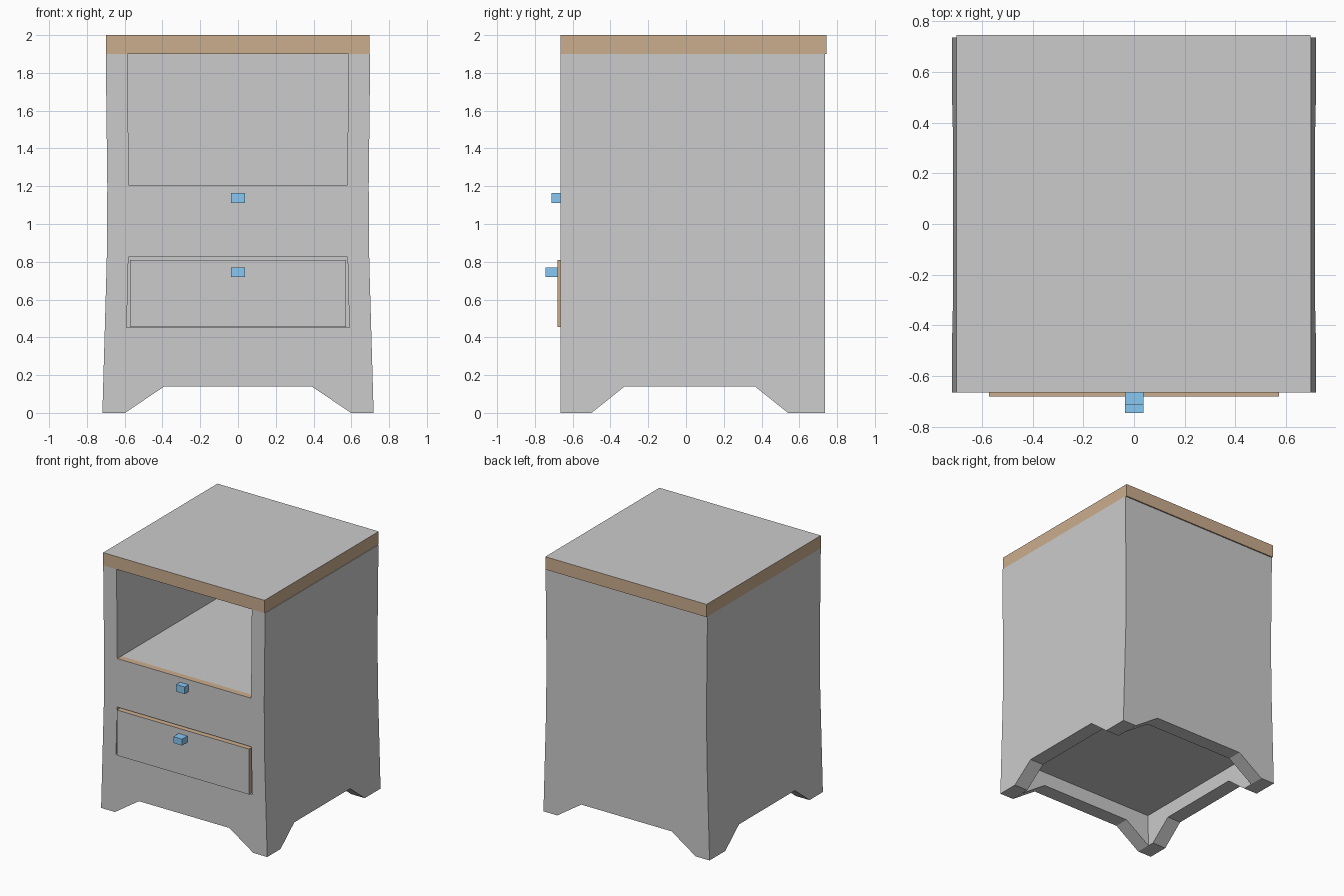
import bpy, bmesh
from mathutils import Vector

if "Cube" in bpy.data.objects:
    bpy.data.objects.remove(bpy.data.objects["Cube"])

FRONT, BACK, TH = -0.665, 0.735, 0.115
WIDTH = [(0, 0.718), (0.8, 0.695), (1.2, 0.692), (1.9, 0.70)]   # half width by height


def material(name, rgb):
    m = bpy.data.materials.new(name)
    m.diffuse_color = (*rgb, 1)
    m.use_nodes = True
    m.node_tree.nodes["Principled BSDF"].inputs["Base Color"].default_value = m.diffuse_color
    return m


BROWN = material("brown_wood", (0.60, 0.42, 0.27))
BLUE = material("blue_knob", (0.25, 0.58, 0.90))


def flare(z):
    for (z0, w0), (z1, w1) in zip(WIDTH, WIDTH[1:]):
        if z <= z1 or z1 == 1.9:
            return (w0 + (w1 - w0) * (z - z0) / (z1 - z0)) / 0.70


def prism(name, pts, step, bend=False, mat=None, grey_dir=None):
    """Extrude a closed outline by step; bend follows the cabinet's flare."""
    bm = bmesh.new()
    face = bm.faces.new([bm.verts.new(p) for p in pts])
    ext = bmesh.ops.extrude_face_region(bm, geom=[face])
    verts = [v for v in ext["geom"] if isinstance(v, bmesh.types.BMVert)]
    bmesh.ops.translate(bm, verts=verts, vec=step)
    if bend:
        for z in (0.8, 1.2):
            bmesh.ops.bisect_plane(bm, geom=bm.verts[:] + bm.edges[:] + bm.faces[:],
                                   plane_co=(0, 0, z), plane_no=(0, 0, 1))
        for v in bm.verts:
            v.co.x *= flare(v.co.z)
    bmesh.ops.recalc_face_normals(bm, faces=bm.faces[:])
    me = bpy.data.meshes.new(name)
    if mat:
        me.materials.append(mat)
    if grey_dir:
        me.materials.append(None)
        bm.normal_update()
        for f in bm.faces:
            if f.normal.dot(Vector(grey_dir)) > 0.9:
                f.material_index = 1
    bm.to_mesh(me)
    bm.free()
    ob = bpy.data.objects.new(name, me)
    bpy.context.collection.objects.link(ob)
    return ob


def box(name, x0, x1, y0, y1, z0, z1, **kw):
    pts = [(x0, y0, z0), (x1, y0, z0), (x1, y0, z1), (x0, y0, z1)]
    return prism(name, pts, (0, y1 - y0, 0), **kw)


def skirted(a0, a1, feet, top):
    """Outline of a panel with an arched foot cut-out."""
    f0, f1, f2, f3 = feet
    return [(a0, 0), (f0, 0), (f1, 0.14), (f2, 0.14), (f3, 0), (a1, 0), (a1, top), (a0, top)]


# Front and back panels, arched at the foot
arch = (-0.583, -0.383, 0.383, 0.583)
prism("front_skirt", [(a, FRONT, z) for a, z in skirted(-0.7, 0.7, arch, 0.453)],
      (0, TH, 0), bend=True)
prism("back_panel", [(a, BACK, z) for a, z in skirted(-0.7, 0.7, arch, 1.9)],
      (0, -TH, 0), bend=True)

# Side panels and front stiles
side = skirted(FRONT + TH, BACK - TH, (-0.50, -0.325, 0.365, 0.54), 1.9)
for s, label in ((-1, "left"), (1, "right")):
    prism(label + "_side_panel", [(s * 0.7, a, z) for a, z in side], (-s * TH, 0, 0), bend=True)
    x0, x1 = sorted((s * 0.7, s * 0.585))
    box(label + "_front_stile", x0, x1, FRONT, FRONT + TH, 0.453, 1.9, bend=True)

# Inner shelves
box("base_board", -0.585, 0.585, FRONT + TH, BACK - TH, 0.25, 0.453, bend=True)
box("niche_shelf", -0.585, 0.585, FRONT + 0.05, BACK - TH, 0.825, 1.204, bend=True)

# Drawer fronts: grey faces with brown edges
box("upper_drawer_front", -0.585, 0.585, FRONT, FRONT + 0.05, 0.825, 1.204,
    bend=True, mat=BROWN, grey_dir=(0, -1, 0))
box("lower_drawer_front", -0.572, 0.572, -0.68, -0.63, 0.455, 0.81,
    mat=BROWN, grey_dir=(0, -1, 0))

# Knobs
box("upper_knob", -0.036, 0.038, -0.712, FRONT, 1.11, 1.165, mat=BLUE)
box("lower_knob", -0.036, 0.038, -0.745, -0.68, 0.72, 0.77, mat=BLUE)

# Table top: grey surface, brown edges
box("table_top", -0.70, 0.695, FRONT, 0.745, 1.9, 2.0, mat=BROWN, grey_dir=(0, 0, 1))
